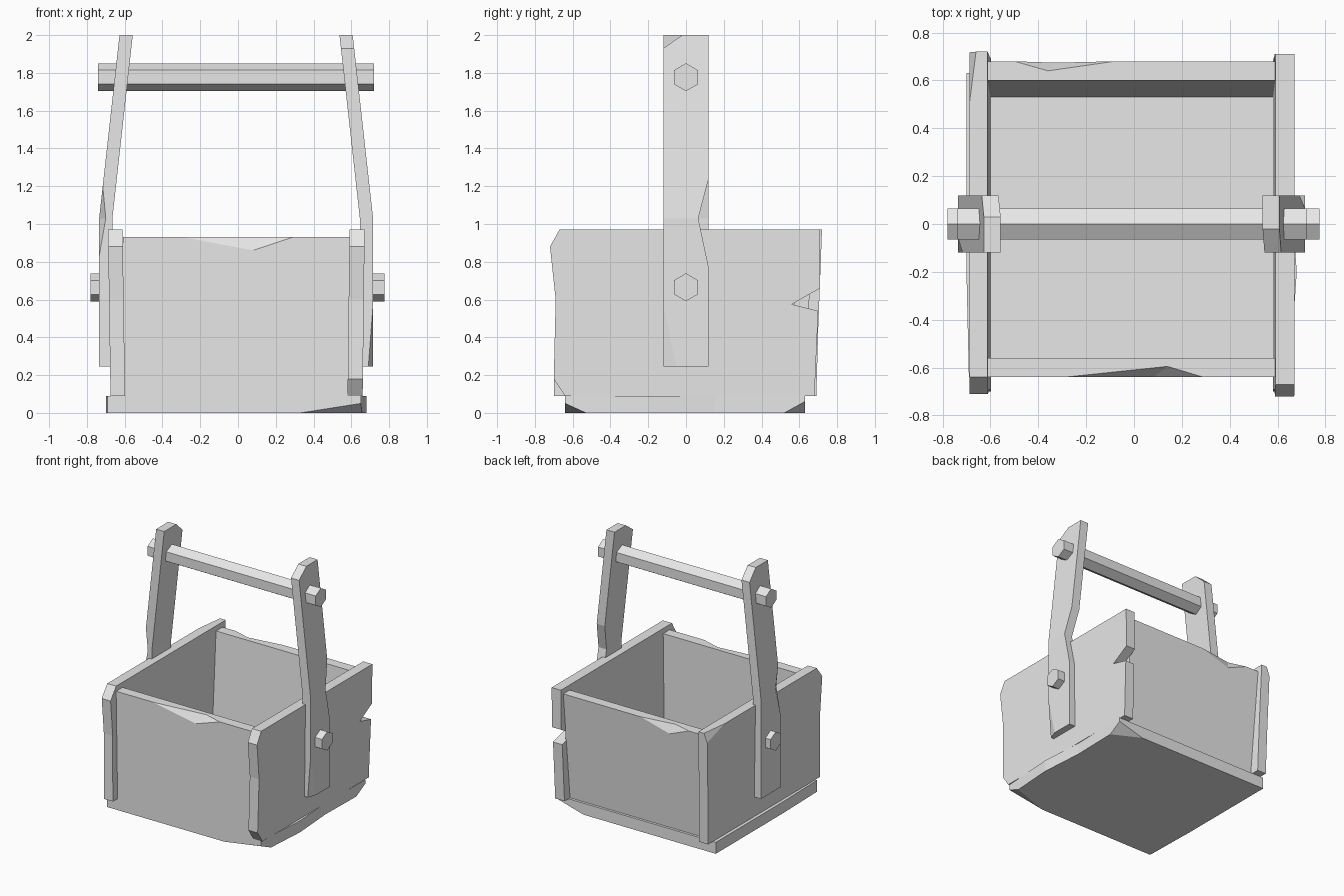
import bpy, bmesh, math
from mathutils import Vector, Matrix

cube = bpy.data.objects.get("Cube")
if cube:
    bpy.data.objects.remove(cube, do_unlink=True)

grey = bpy.data.materials.new("plain_grey")
grey.use_nodes = True
grey.diffuse_color = (0.8, 0.8, 0.8, 1)
grey.node_tree.nodes["Principled BSDF"].inputs["Base Color"].default_value = (0.8, 0.8, 0.8, 1)


def finish(name, bm):
    bmesh.ops.recalc_face_normals(bm, faces=bm.faces)
    mesh = bpy.data.meshes.new(name)
    bm.to_mesh(mesh)
    bm.free()
    obj = bpy.data.objects.new(name, mesh)
    bpy.context.collection.objects.link(obj)
    mesh.materials.append(grey)
    return obj


def plank(name, axis, profile, start, end, bend_z=0.0, slope=0.0):
    """Extrude an outline along an axis, then lean it above bend_z."""
    def place(p, d):
        return {"x": (d, p[0], p[1]), "y": (p[0], d, p[1]), "z": (p[0], p[1], d)}[axis]
    bm = bmesh.new()
    face = bm.faces.new([bm.verts.new(place(p, start)) for p in profile])
    grown = bmesh.ops.extrude_face_region(bm, geom=[face])["geom"]
    moved = [g for g in grown if isinstance(g, bmesh.types.BMVert)]
    bmesh.ops.translate(bm, verts=moved, vec=place((0, 0), end - start))
    if slope:
        if bend_z > 0.5:
            bmesh.ops.bisect_plane(bm, geom=bm.verts[:] + bm.edges[:] + bm.faces[:],
                                   plane_co=(0, 0, bend_z), plane_no=(0, 0, 1))
        for v in bm.verts:
            setattr(v.co, axis, getattr(v.co, axis) + max(0, v.co.z - bend_z) * slope)
    return finish(name, bm)


def chip(obj, corner, *points):
    """Knock the given corner off along the surface points."""
    corner = Vector(corner)
    points = [Vector(p) for p in points]
    inner = points[-2:] if len(points) == 4 else points
    centre = sum(inner, Vector()) / len(inner)
    bm = bmesh.new()
    for p in points + [corner + (corner - centre) * 2]:
        bm.verts.new(p)
    bmesh.ops.convex_hull(bm, input=bm.verts)
    cutter = finish("chip_cutter", bm)
    cutter.hide_render = True
    mod = obj.modifiers.new("chip", "BOOLEAN")
    mod.operation, mod.solver, mod.object = "DIFFERENCE", "EXACT", cutter
    bpy.context.view_layer.objects.active = obj
    bpy.ops.object.modifier_apply(modifier=mod.name)
    bpy.data.objects.remove(cutter, do_unlink=True)


def hex_bar(name, x0, x1, z):
    bm = bmesh.new()
    bmesh.ops.create_cone(bm, cap_ends=True, segments=6, radius1=0.074, radius2=0.074, depth=x1 - x0)
    turn = Matrix.Rotation(math.pi / 2, 4, "Y")
    bmesh.ops.transform(bm, matrix=turn, verts=bm.verts)
    # keep one hexagon corner pointing straight up
    if max(v.co.z for v in bm.verts) < 0.07:
        bmesh.ops.rotate(bm, verts=bm.verts, matrix=Matrix.Rotation(math.pi / 6, 3, "X"))
    bmesh.ops.translate(bm, verts=bm.verts, vec=((x0 + x1) / 2, 0, z))
    return finish(name, bm)


# Base board with broken lower corners
base = plank("base", "z", [(-0.69, -0.64), (0.65, -0.64), (0.68, -0.2), (0.655, 0.15),
                           (0.665, 0.63), (-0.70, 0.63), (-0.70, -0.2)], 0, 0.09)
chip(base, (0.65, -0.64, 0), (0.33, -0.64, 0), (0.65, -0.64, 0.05), (0.657, -0.53, 0))
chip(base, (0.665, 0.63, 0), (0.45, 0.63, 0), (0.665, 0.63, 0.06), (0.663, 0.52, 0))

# Front and back panels with chipped rims
rect = [(-0.61, 0.085), (0.59, 0.085), (0.59, 0.93), (-0.61, 0.93)]
front = plank("front_panel", "y", rect, -0.64, -0.56)
chip(front, (0.08, -0.64, 0.93), (-0.29, -0.64, 0.93), (0.29, -0.64, 0.93),
     (0.14, -0.595, 0.93), (0.08, -0.64, 0.86))
back = plank("back_panel", "y", rect, 0.53, 0.61, 0.09, 0.083)
chip(back, (-0.33, 0.68, 0.93), (-0.5, 0.68, 0.93), (-0.08, 0.68, 0.93),
     (-0.36, 0.64, 0.93), (-0.33, 0.674, 0.86))

# Side boards, the left one split at the back
plank("left_board", "x", [(-0.64, 0.09), (-0.70, 0.18), (-0.69, 0.6), (-0.72, 0.88),
                          (-0.67, 0.97), (0.71, 0.97), (0.71, 0.66), (0.56, 0.575),
                          (0.70, 0.54), (0.68, 0.09)], 0.58, 0.66, 0.09, 0.012)
right_board = plank("right_board", "x", [(-0.70, 0.09), (-0.69, 0.6), (-0.71, 0.88), (-0.64, 0.97),
                                         (0.72, 0.97), (0.70, 0.45), (0.69, 0.09)],
                    -0.675, -0.598, 0.09, -0.015)
chip(right_board, (-0.688, 0.72, 0.97), (-0.688, 0.5, 0.97), (-0.66, 0.72, 0.97), (-0.687, 0.717, 0.9))

# Bent uprights with a broken top corner each
left_upright = plank("left_upright", "x", [(-0.12, 0.245), (0.12, 0.245), (0.12, 0.77), (0.065, 1.03),
                                           (0.12, 1.24), (0.12, 2), (-0.02, 2), (-0.12, 1.93)],
                     0.645, 0.715, 1.03, -0.111)
chip(left_upright, (0.715, -0.12, 0.245), (0.715, -0.12, 0.57), (0.715, -0.05, 0.245), (0.69, -0.12, 0.245))
right_upright = plank("right_upright", "x", [(-0.12, 0.245), (0.12, 0.245), (0.12, 1.92), (0.03, 2),
                                             (-0.12, 2)], -0.735, -0.665, 1.03, 0.111)
chip(right_upright, (-0.735, -0.12, 1.03), (-0.735, -0.12, 0.83), (-0.716, -0.12, 1.2),
     (-0.735, -0.06, 1.03), (-0.70, -0.12, 1.03))

# Grip bar and side pegs
hex_bar("grip_bar", -0.74, 0.72, 1.777)
hex_bar("left_peg", 0.63, 0.775, 0.665)
hex_bar("right_peg", -0.78, -0.64, 0.665)
